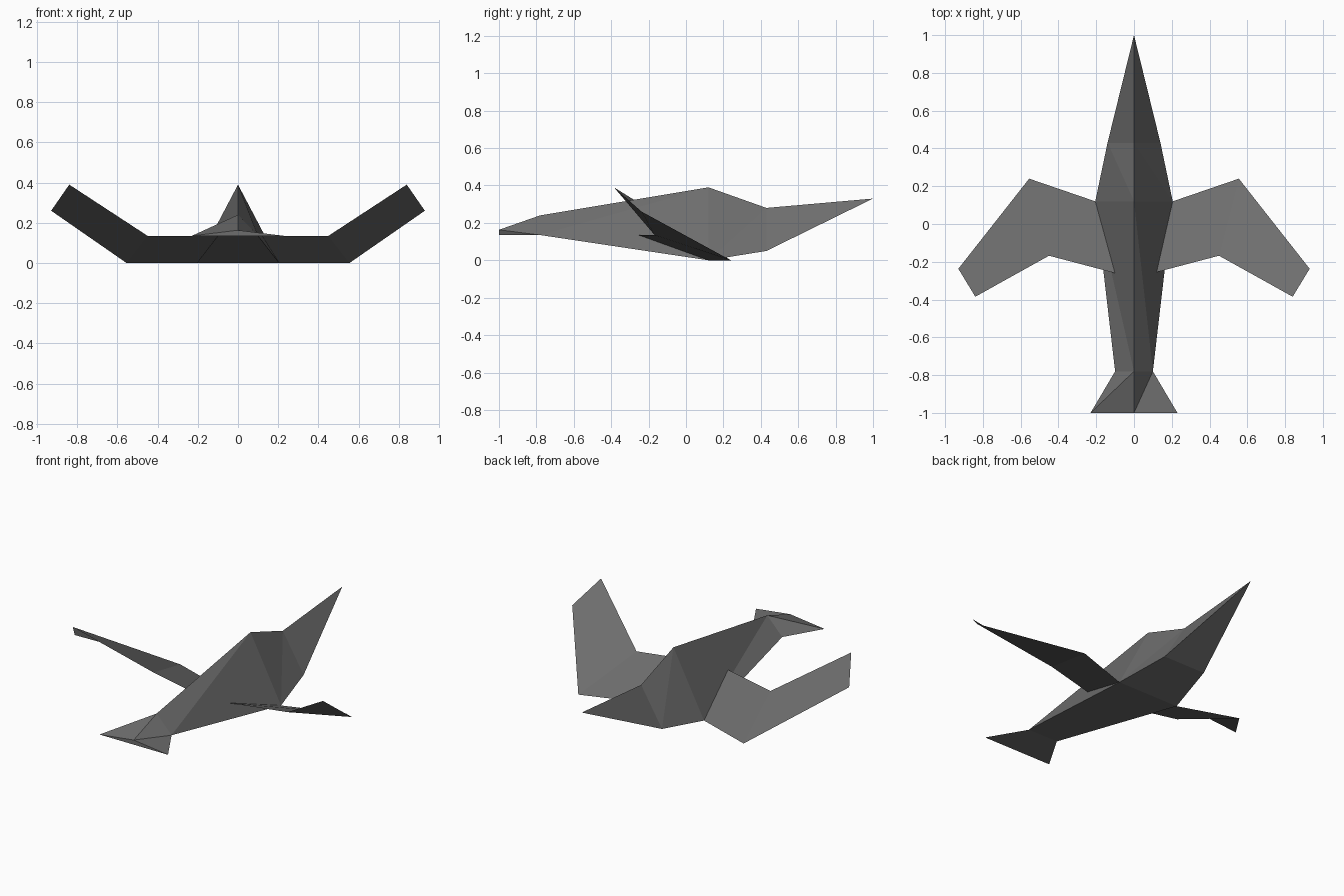
import bpy, bmesh

if "Cube" in bpy.data.objects:
    bpy.data.objects.remove(bpy.data.objects["Cube"])

mat = bpy.data.materials.new("dark grey")
mat.diffuse_color = (0.155, 0.155, 0.155, 1)
mat.use_nodes = True
mat.node_tree.nodes["Principled BSDF"].inputs["Base Color"].default_value = mat.diffuse_color


def build(name, verts, faces, solid=True):
    bm = bmesh.new()
    vs = [bm.verts.new(v) for v in verts]
    for f in faces:
        bm.faces.new([vs[i] for i in f])
    if solid:
        bmesh.ops.recalc_face_normals(bm, faces=bm.faces)
    me = bpy.data.meshes.new(name)
    bm.to_mesh(me)
    bm.free()
    me.materials.append(mat)
    ob = bpy.data.objects.new(name, me)
    bpy.context.collection.objects.link(ob)
    return ob


def loft(name, sections, tip=None, diagonals=None):
    """Triangular sections (y, half width, bottom z, ridge z), back to front."""
    verts, faces = [], [(0, 1, 2)]
    for y, w, zb, zt in sections:
        verts += [(-w, y, zb), (w, y, zb), (0, y, zt)]
    for k in range(len(sections) - 1):
        l, r, t = 3 * k, 3 * k + 1, 3 * k + 2
        L, R, T = l + 3, r + 3, t + 3
        faces.append((l, r, R, L))                     # flat belly
        faces += [(l, L, t), (L, T, t)] if diagonals[k][0] else [(l, L, T), (l, T, t)]
        faces += [(r, R, T), (r, T, t)] if diagonals[k][1] else [(r, R, t), (R, T, t)]
    n = len(verts) - 3
    if tip:
        verts.append(tip)
        faces += [(n, n + 1, n + 3), (n + 1, n + 2, n + 3), (n + 2, n, n + 3)]
    else:
        faces.append((n, n + 1, n + 2))
    return build(name, verts, faces)


# Body with pointed neck and head
loft("body",
     [(-0.78, 0.10, 0.135, 0.24), (0.12, 0.205, 0.0, 0.39), (0.43, 0.14, 0.05, 0.28)],
     tip=(0, 1.0, 0.33), diagonals=[(True, True), (True, True)])

# Fanned tail, flattening towards the back
loft("tail", [(-1.0, 0.23, 0.135, 0.163), (-0.78, 0.10, 0.135, 0.24)],
     diagonals=[(False, False)])

# Swept, raised wings: thin single sheets
for side, s in (("left", -1), ("right", 1)):
    pts = [(0.205, 0.12, 0), (0.555, 0.24, 0), (0.45, -0.168, 0.135),
           (0.10, -0.26, 0.135), (0.93, -0.237, 0.26), (0.84, -0.385, 0.39)]
    faces = [(0, 3, 2, 1), (1, 2, 5, 4)]
    if s > 0:
        faces = [f[::1] for f in faces]
    wing = build(side + "_wing", [(s * x, y, z) for x, y, z in pts],
                 [f[::-1] if s > 0 else f for f in faces], solid=False)
